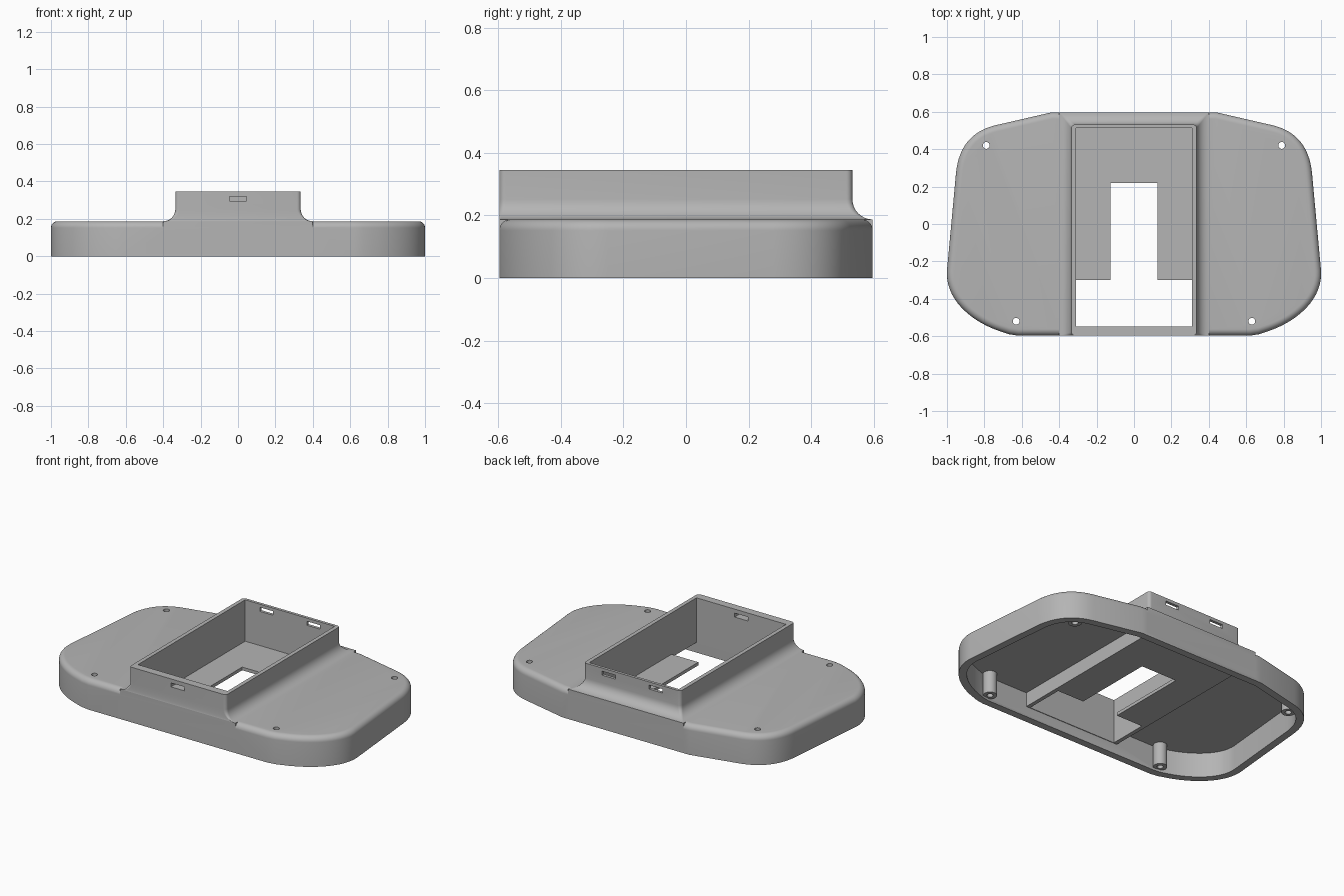
import bpy, bmesh, math
from mathutils import Vector
from mathutils.geometry import interpolate_bezier

cube = bpy.data.objects.get("Cube")
if cube:
    bpy.data.objects.remove(cube, do_unlink=True)

grey = bpy.data.materials.new("mid_grey_plastic")
grey.use_nodes = True
GREY = (0.46, 0.46, 0.46, 1)
grey.diffuse_color = GREY
grey.node_tree.nodes["Principled BSDF"].inputs["Base Color"].default_value = GREY

TOP, EDGE, RIM, FILLET = 0.187, 0.035, 0.345, 0.065
FRONT, BACK = -0.597, 0.597


def make(name, bm):
    bmesh.ops.recalc_face_normals(bm, faces=bm.faces)
    mesh = bpy.data.meshes.new(name)
    bm.to_mesh(mesh)
    bm.free()
    mesh.materials.append(grey)
    ob = bpy.data.objects.new(name, mesh)
    bpy.context.collection.objects.link(ob)
    return ob


def loft(name, rings):
    """Closed solid through (outline, height) rings of equal point count."""
    bm = bmesh.new()
    loops = [[bm.verts.new((x, y, z)) for x, y in pts] for pts, z in rings]
    n = len(loops[0])
    for a, b in zip(loops, loops[1:]):
        for i in range(n):
            j = (i + 1) % n
            bm.faces.new((a[i], a[j], b[j], b[i]))
    bm.faces.new(loops[0])
    bm.faces.new(loops[-1])
    return make(name, bm)


def box(name, x0, x1, y0, y1, z0, z1):
    pts = [(x0, y0), (x1, y0), (x1, y1), (x0, y1)]
    return loft(name, [(pts, z0), (pts, z1)])


def cylinder(name, x, y, r, z0, z1):
    turns = [2 * math.pi * i / 32 for i in range(32)]
    pts = [(x + r * math.cos(a), y + r * math.sin(a)) for a in turns]
    return loft(name, [(pts, z0), (pts, z1)])


def combine(target, tool, operation):
    mod = target.modifiers.new(operation.lower(), "BOOLEAN")
    mod.operation, mod.object, mod.solver = operation, tool, "EXACT"
    bpy.context.view_layer.objects.active = target
    bpy.ops.object.modifier_apply(modifier=mod.name)
    bpy.data.objects.remove(tool, do_unlink=True)


def bezier(a, b, c, d, n=18):
    return [(p.x, p.y) for p in interpolate_bezier(
        *[Vector((*q, 0)) for q in (a, b, c, d)], n)]


def inset(pts, d):
    """Move a clockwise outline inwards by d."""
    out = []
    for i, p in enumerate(pts):
        p = Vector(p)
        e1 = (p - Vector(pts[i - 1])).normalized()
        e2 = (Vector(pts[(i + 1) % len(pts)]) - p).normalized()
        n1, n2 = Vector((e1.y, -e1.x)), Vector((e2.y, -e2.x))
        out.append(tuple(p + (n1 + n2) * (d / (1 + n1.dot(n2)))))
    return out


def rounded_rect(hx, y0, y1, r, n=6):
    pts = []
    corners = [(hx - r, y1 - r), (r - hx, y1 - r), (r - hx, y0 + r), (hx - r, y0 + r)]
    for k, (cx, cy) in enumerate(corners):
        for i in range(n + 1):
            a = math.pi / 2 * (k + i / n)
            pts.append((cx + r * math.cos(a), cy + r * math.sin(a)))
    return pts


# Plan outline of the body, one half mirrored
half = [(0.44, BACK)]
half += bezier((0.74, 0.528), (0.86, 0.50), (0.935, 0.42), (0.951, 0.28))
half += bezier((1.0, -0.25), (1.01, -0.41), (0.86, -0.525), (0.72, -0.572))
half += [(0.67, -0.589), (0.62, FRONT)]
outline = half + [(-x, y) for x, y in reversed(half)]

# Body with a rounded top edge
steps = [math.pi / 2 * i / 8 for i in range(9)]
rings = [(outline, 0)]
for a in steps:
    rings.append((inset(outline, EDGE * (1 - math.cos(a))),
                  TOP - EDGE + EDGE * math.sin(a)))
case = loft("case", rings)

# Raised collar, flush at the front and flaring into the body elsewhere
rings = [(rounded_rect(0.335 + FILLET, FRONT, BACK, 0.001), 0.02)]
for a in steps:
    o = FILLET * (1 - math.sin(a))
    rings.append((rounded_rect(0.335 + o, FRONT, 0.532 + o, 0.001 + 0.019 * math.sin(a)),
                  TOP + FILLET * (1 - math.cos(a))))
rings.append((rounded_rect(0.335, FRONT, 0.532, 0.02), RIM))
combine(case, loft("collar", rings), "UNION")

# Hollow underside
hollow = inset(outline, 0.046)
combine(case, loft("hollow", [(hollow, -0.1), (hollow, 0.155)]), "DIFFERENCE")

# Tray block and screw posts inside the hollow
combine(case, box("tray", -0.335, 0.335, -0.57, 0.57, 0.066, 0.17), "UNION")
posts = [(s * x, y) for s in (-1, 1) for x, y in ((0.63, -0.52), (0.79, 0.42))]
for x, y in posts:
    combine(case, cylinder("post", x, y, 0.04, 0.015, 0.17), "UNION")

# Pocket, front opening, floor slot, wall windows and screw holes
cuts = [
    box("pocket", -0.31, 0.31, -0.547, 0.514, 0.086, 0.5),
    box("front_opening", -0.31, 0.31, -0.547, -0.3, -0.1, 0.2),
    box("floor_slot", -0.125, 0.125, -0.35, 0.22, -0.1, 0.2),
    box("front_window", -0.046, 0.046, -0.7, -0.5, 0.295, 0.32),
]
for x in (-0.163, 0.163):
    cuts.append(box("back_window", x - 0.046, x + 0.046, 0.45, 0.7, 0.3, 0.325))
for x, y in posts:
    cuts.append(cylinder("screw_hole", x, y, 0.018, -0.1, 0.3))
for cut in cuts:
    combine(case, cut, "DIFFERENCE")

# Smooth curves, sharp edges
bpy.ops.object.select_all(action="DESELECT")
case.select_set(True)
bpy.context.view_layer.objects.active = case
bpy.ops.object.shade_smooth_by_angle(angle=math.radians(30))
